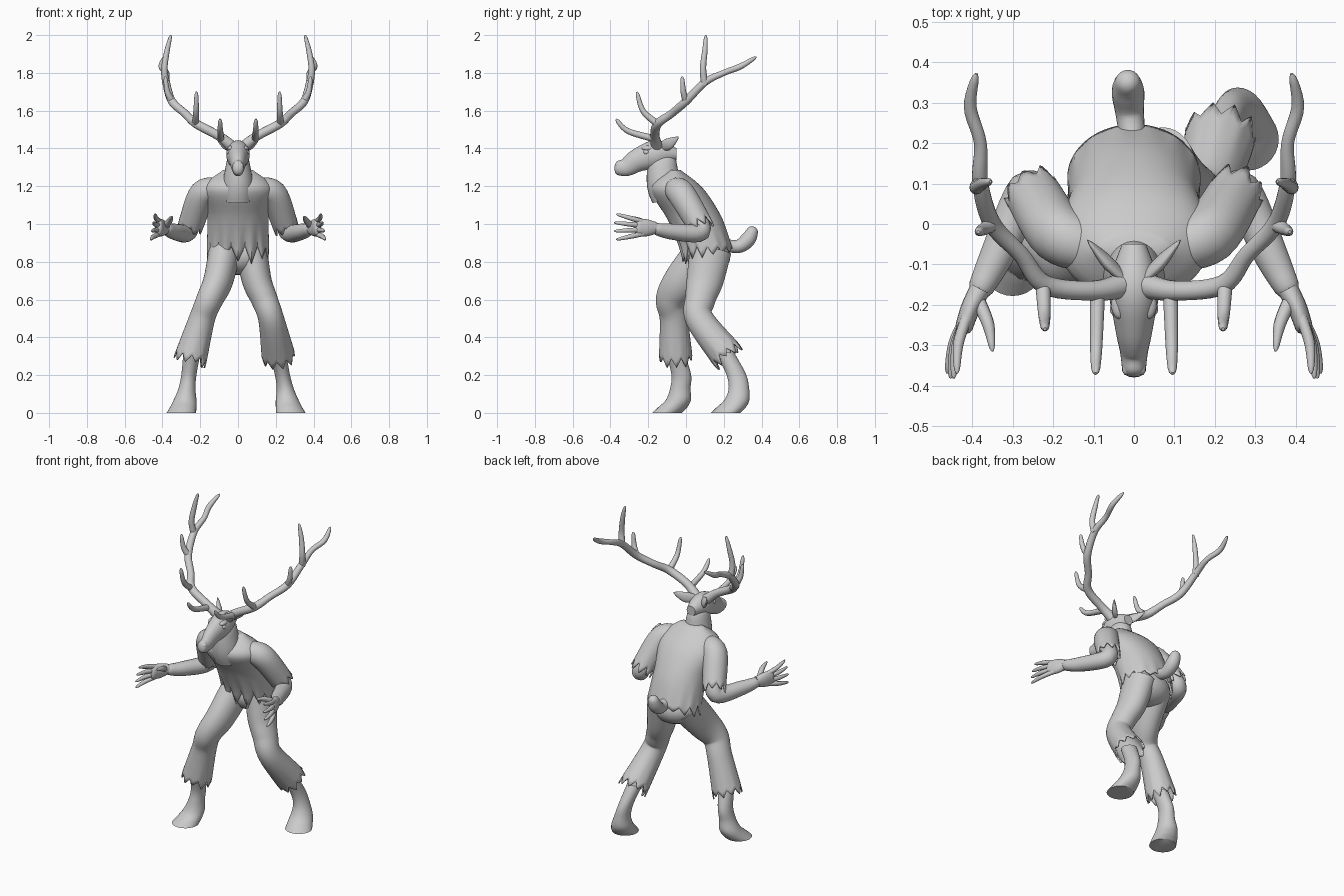
import bpy, bmesh, math, random
from mathutils import Vector

random.seed(4)
if "Cube" in bpy.data.objects:
    bpy.data.objects.remove(bpy.data.objects["Cube"])

GREY = (.6, .6, .6, 1)
grey = bpy.data.materials.new("plain_grey")
grey.use_nodes = True
grey.diffuse_color = GREY
grey.node_tree.nodes["Principled BSDF"].inputs["Base Color"].default_value = GREY
parts = []


def finish(name, bm):
    mesh = bpy.data.meshes.new(name)
    bm.to_mesh(mesh)
    bm.free()
    mesh.materials.append(grey)
    part = bpy.data.objects.new(name, mesh)
    bpy.context.collection.objects.link(part)
    parts.append(part)
    return part


def spline(stations, steps):
    """Smooth curve through stations that hold a position, a width and a depth."""
    last = len(stations) - 1
    curve = []
    for i in range(last):
        before, start = stations[max(i - 1, 0)], stations[i]
        end, after = stations[i + 1], stations[min(i + 2, last)]
        for step in range(steps):
            t = step / steps
            leave = (end - before) / 2
            arrive = (after - start) / 2
            ease = t * t * (3 - 2 * t)
            curve.append(start.lerp(end, ease) + leave * t * (1 - t) ** 2
                         - arrive * t * t * (1 - t))
    return curve + [stations[last]]


def tube(name, path, radii, depth=1, side=1, sides=20, steps=6,
         level=False, rounded=True, teeth=0, drop=0, front=0):
    """Skin elliptical rings along a path; teeth leaves the end open with a torn hem."""
    if not isinstance(depth, list):
        depth = [depth] * len(path)
    stations = [Vector((x * side, y, z, r, r * d))
                for (x, y, z), r, d in zip(path, radii, depth)]
    curve = spline(stations, steps)
    centres = [Vector(station[:3]) for station in curve]
    last = len(curve) - 1
    lengths = [random.uniform(.5, 1) for tooth in range(teeth)]
    across = Vector((1, 0, 0))
    bm = bmesh.new()
    rings = []
    for j, station in enumerate(curve):
        along = (centres[min(j + 1, last)] - centres[max(j - 1, 0)]).normalized()
        if level:
            along = Vector((0, 0, -1))
        across = (across - along * across.dot(along)).normalized()
        outward = along.cross(across)
        wide, deep = station[3:]
        if rounded and not teeth and j >= last - 1:
            shrink = .4 if j == last else .85
            wide, deep = wide * shrink, deep * shrink
        fall = max(0, 1 - (last - j) / steps) ** 2
        ring = []
        for i in range(sides):
            angle = math.tau * i / sides
            point = centres[j] + across * wide * math.cos(angle) + outward * deep * math.sin(angle)
            if teeth:
                turn = i / sides * teeth
                tooth = (1 - abs(2 * (turn % 1) - 1)) * lengths[int(turn)]
                point += along * drop * fall * tooth * (1 + front * math.sin(angle))
            ring.append(bm.verts.new(point))
        rings.append(ring)
    for upper, lower in zip(rings, rings[1:]):
        for i in range(sides):
            k = (i + 1) % sides
            bm.faces.new((upper[i], upper[k], lower[k], lower[i]))
    bm.faces.new(rings[0])
    if not teeth:
        bm.faces.new(rings[-1])
    bmesh.ops.recalc_face_normals(bm, faces=bm.faces)
    part = finish(name, bm)
    if teeth:
        part.modifiers.new("cloth_thickness", "SOLIDIFY").thickness = .008


def ball(name, centre, size):
    bm = bmesh.new()
    bmesh.ops.create_uvsphere(bm, u_segments=20, v_segments=12, radius=1)
    for vert in bm.verts:
        vert.co = Vector(c + s * p for c, s, p in zip(centre, size, vert.co))
    finish(name, bm)


def tine(name, base, tip, side):
    """Antler point that first reaches out level, then curls upwards."""
    base, tip = Vector(base), Vector(tip)
    bend = base.lerp(tip, .7)
    bend.z = base.lerp(tip, .4).z
    tube(name, [base, bend, tip], [.019, .015, .01], side=side, sides=12)


def leg(tag, side, path, toe):
    """Torn trouser leg over a shin that ends in a flared hoof."""
    tube(tag + "trouser", path, [.085, .078, .07, .068, .088], depth=[1.3, 1.25, 1.15, 1.1, 1],
         sides=60, teeth=10, drop=.055)
    toe = Vector(toe)
    ankle = toe + Vector((-.03 * side, .07, .13))
    pastern = toe + Vector((-.02 * side, .06, .07))
    sole = toe + Vector((-.01 * side, .03, .03))
    shin = Vector(path[-1]).lerp(ankle, .6)
    shin.y += .015
    tube(tag + "hoof", [path[-1], shin, ankle, pastern, sole, toe],
         [.045, .04, .045, .06, .07, .078], depth=[1.1, 1.3, 1.2, 1.1, 1.1, 1],
         sides=28, level=True, rounded=False)


# Torn shirt leaning forward, seat of the trousers, tail
tube("shirt", [(0, -.06, 1.285), (0, -.05, 1.19), (0, .04, 1.04), (0, .115, .88)],
     [.08, .185, .163, .165], depth=[.4, .75, .9, .8],
     sides=84, level=True, teeth=14, drop=.085, front=.6)
ball("pelvis", (0, .12, .83), (.145, .115, .1))
tube("tail", [(0, .18, .9), (-.01, .27, .88), (-.015, .33, .92), (-.015, .36, .985)],
     [.03, .035, .04, .025])

# Striding legs
leg("left_", 1, [(.07, .13, .86), (.1, .1, .7), (.14, .075, .6), (.175, .07, .5), (.21, .205, .32)],
    (.28, .21, 0))
leg("right_", -1, [(-.07, .11, .86), (-.105, -.02, .7), (-.15, -.08, .6), (-.19, -.065, .5),
                   (-.245, -.055, .31)], (-.3, -.1, 0))

# Neck and head
tube("neck", [(0, -.1, 1.13), (0, -.12, 1.22), (0, -.13, 1.38)], [.08, .08, .05],
     depth=[1, 1.1, 1.4], sides=28)
tube("head", [(0, -.05, 1.37), (0, -.15, 1.37), (0, -.25, 1.34), (0, -.32, 1.3), (0, -.378, 1.3)],
     [.03, .062, .048, .034, .028], depth=[1, 1.2, 1.3, 1.4, 1.2], sides=28)

for side, tag in ((1, "left_"), (-1, "right_")):
    # Face details
    ball(tag + "eye", (side * .048, -.21, 1.38), (.012, .016, .012))
    ball(tag + "brow", (side * .036, -.2, 1.4), (.02, .035, .015))
    ball(tag + "nostril_rim", (side * .017, -.36, 1.31), (.012, .014, .013))
    tube(tag + "ear", [(.03, -.13, 1.41), (.07, -.09, 1.425), (.115, -.04, 1.46)],
         [.012, .015, .003], depth=2, side=side)

    # Antler beam and its points
    tube(tag + "antler_beam",
         [(.02, -.15, 1.4), (.1, -.165, 1.465), (.22, -.15, 1.53), (.28, -.075, 1.585),
          (.35, 0, 1.65), (.38, .1, 1.75), (.38, .2, 1.8), (.405, .29, 1.835), (.39, .372, 1.885)],
         [.033, .025, .024, .021, .022, .02, .016, .016, .009], side=side, sides=16)
    tine(tag + "brow_tine", (.09, -.16, 1.45), (.095, -.37, 1.555), side)
    tine(tag + "second_tine", (.225, -.15, 1.53), (.22, -.26, 1.7), side)
    tine(tag + "third_tine", (.35, 0, 1.65), (.385, -.02, 1.78), side)
    # The top point bows outwards before it rises
    tube(tag + "top_tine", [(.38, .1, 1.74), (.39, .09, 1.82), (.375, .1, 1.92), (.355, .105, 2)],
         [.02, .017, .014, .008], side=side, sides=12)

    # Torn sleeve over a bare arm
    tube(tag + "sleeve", [(.1, -.06, 1.18), (.185, -.025, 1.16), (.245, .065, 1.01)],
         [.06, .073, .068], side=side, sides=56, teeth=8, drop=.065)
    tube(tag + "arm", [(.23, .03, 1.08), (.265, .08, .96), (.34, -.08, .96), (.39, -.18, .98)],
         [.045, .05, .042, .028], side=side)
    tube(tag + "palm", [(.38, -.16, .98), (.405, -.21, .98), (.425, -.27, .985)],
         [.026, .024, .021], depth=[1.2, 1.9, 2.1], side=side)

    # Four fingers fan out vertically, the thumb points inwards
    for i, finger in enumerate(("little", "ring", "middle", "index")):
        spread = i - 1.5
        root = Vector((.41, -.22, .98 + spread * .02))
        tip = Vector((.45 - .008 * spread, -.383 + .006 * spread ** 2, .985 + spread * .045))
        knuckle = root.lerp(tip, .5) + Vector((.01, 0, 0))
        tube(tag + finger + "_finger", [root, knuckle, tip], [.014, .013, .007],
             side=side, sides=10)
    tube(tag + "thumb", [(.385, -.19, .99), (.36, -.25, 1.02), (.35, -.315, 1.04)],
         [.018, .015, .006], side=side, sides=10)

# Smooth shading with crisp hoof soles and hems
bpy.ops.object.select_all(action="DESELECT")
for part in parts:
    part.select_set(True)
bpy.context.view_layer.objects.active = parts[0]
bpy.ops.object.shade_smooth_by_angle(angle=math.radians(45))
